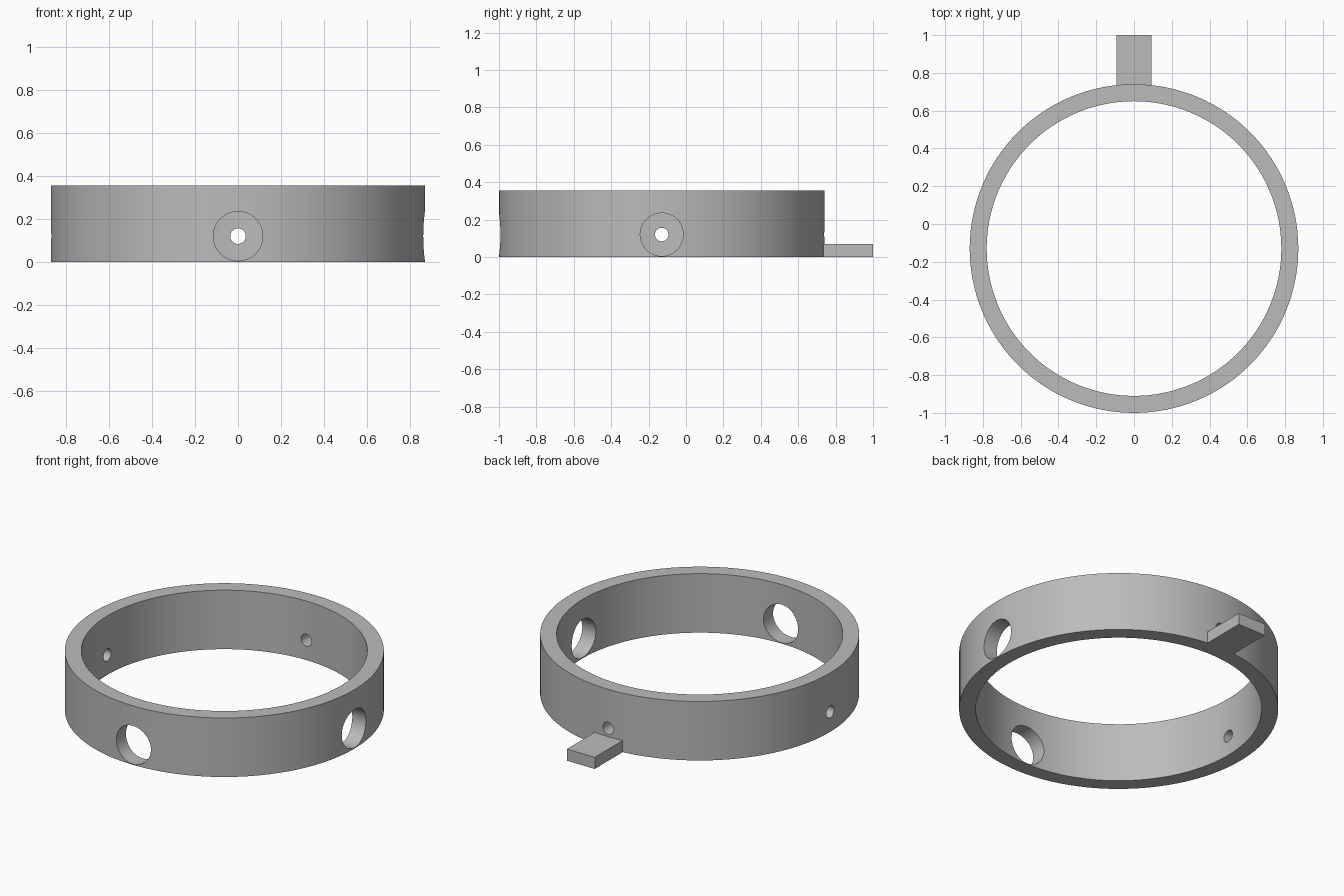
import bpy
import math
from mathutils import Vector

default = bpy.data.objects.get("Cube")
if default:
    bpy.data.objects.remove(default, do_unlink=True)

CENTRE = Vector((0, -0.13, 0))
OUTER, INNER, HEIGHT = 0.87, 0.78, 0.355
HOLE_Z, BIG, SMALL = 0.12, 0.115, 0.036

grey = bpy.data.materials.new("plain grey")
grey.use_nodes = True
colour = (0.5, 0.5, 0.5, 1)
grey.diffuse_color = colour
grey.node_tree.nodes["Principled BSDF"].inputs["Base Color"].default_value = colour


def cylinder(name, radius, depth, location, rotation=(0, 0, 0), sides=64):
    bpy.ops.mesh.primitive_cylinder_add(vertices=sides, radius=radius, depth=depth,
                                        location=location, rotation=rotation)
    obj = bpy.context.object
    obj.name = name
    obj.data.materials.append(grey)
    return obj


def cut(target, cutter):
    mod = target.modifiers.new(cutter.name, 'BOOLEAN')
    mod.operation = 'DIFFERENCE'
    mod.solver = 'EXACT'
    mod.object = cutter
    bpy.context.view_layer.objects.active = target
    bpy.ops.object.modifier_apply(modifier=mod.name)
    bpy.data.objects.remove(cutter, do_unlink=True)


# Ring wall with an open middle
middle = CENTRE + Vector((0, 0, HEIGHT / 2))
ring = cylinder("ring", OUTER, HEIGHT, middle, sides=128)
cut(ring, cylinder("bore", INNER, HEIGHT * 2, middle, sides=128))

# Large holes at the front and left, small ones at the back and right
for name, direction, radius in (("front_hole", (0, -1, 0), BIG),
                                ("left_hole", (1, 0, 0), BIG),
                                ("back_hole", (0, 1, 0), SMALL),
                                ("right_hole", (-1, 0, 0), SMALL)):
    axis = Vector(direction)
    place = CENTRE + axis * (OUTER + INNER) / 2 + Vector((0, 0, HOLE_Z))
    turn = axis.to_track_quat('Z', 'Y').to_euler()
    cut(ring, cylinder(name, radius, 0.3, place, turn, sides=48))

bpy.ops.object.select_all(action='DESELECT')
ring.select_set(True)
bpy.context.view_layer.objects.active = ring
bpy.ops.object.shade_smooth_by_angle(angle=math.radians(30))

# Flat tab reaching out at the back, rooted in the ring wall
TAB_START, TAB_END, TAB_HEIGHT = 0.7, 1.0, 0.07
bpy.ops.mesh.primitive_cube_add(size=1, location=(0, (TAB_START + TAB_END) / 2, TAB_HEIGHT / 2))
tab = bpy.context.object
tab.name = "back_tab"
tab.scale = (0.186, TAB_END - TAB_START, TAB_HEIGHT)
bpy.ops.object.transform_apply(location=False, rotation=False, scale=True)
tab.data.materials.append(grey)
